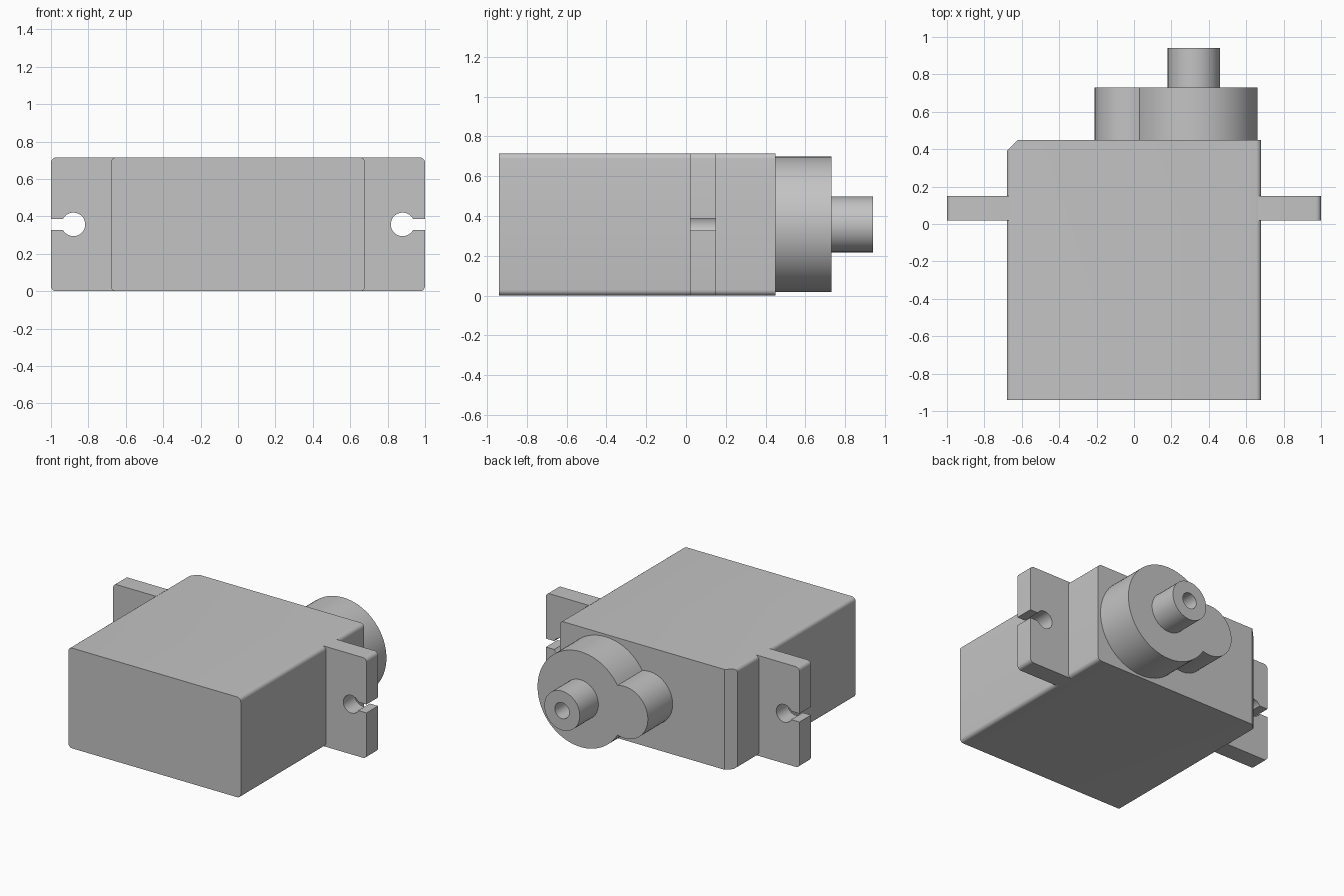
import bpy, bmesh
from math import sin, cos, pi, radians, asin, acos
from mathutils import Vector

if "Cube" in bpy.data.objects:
    bpy.data.objects.remove(bpy.data.objects["Cube"], do_unlink=True)

grey = bpy.data.materials.new("grey plastic")
grey.use_nodes = True
colour = (0.55, 0.55, 0.55, 1)
grey.diffuse_color = colour
grey.node_tree.nodes["Principled BSDF"].inputs["Base Color"].default_value = colour

HEIGHT = 0.715
MID = HEIGHT / 2
SHAFT_X = 0.32


def arc(cx, cz, r, start, end, steps):
    """Points on a circle in the x-z plane, angles in radians."""
    angles = [start + (end - start) * i / steps for i in range(steps + 1)]
    return [(cx + r * cos(a), cz + r * sin(a)) for a in angles]


def finish(name, bm):
    bmesh.ops.recalc_face_normals(bm, faces=bm.faces[:])
    mesh = bpy.data.meshes.new(name)
    bm.to_mesh(mesh)
    bm.free()
    mesh.materials.append(grey)
    obj = bpy.data.objects.new(name, mesh)
    bpy.context.collection.objects.link(obj)
    bpy.ops.object.select_all(action="DESELECT")
    obj.select_set(True)
    bpy.context.view_layer.objects.active = obj
    bpy.ops.object.shade_smooth_by_angle(angle=radians(30))
    return obj


def extrude(outline, y0, y1):
    """Solid made by pushing an x-z outline along y."""
    bm = bmesh.new()
    face = bm.faces.new([bm.verts.new((x, y0, z)) for x, z in outline])
    moved = bmesh.ops.extrude_face_region(bm, geom=[face])["geom"]
    verts = [v for v in moved if isinstance(v, bmesh.types.BMVert)]
    bmesh.ops.translate(bm, verts=verts, vec=(0, y1 - y0, 0))
    return bm


# Main case: rounded long edges, one rear corner cut off
r, w = 0.028, 0.68
outline = []
for i, (x, z) in enumerate([(w - r, HEIGHT - r), (r - w, HEIGHT - r), (r - w, r), (w - r, r)]):
    outline += arc(x, z, r, i * pi / 2, (i + 1) * pi / 2, 6)
bm = extrude(outline, -0.94, 0.45)
cut = bmesh.ops.bisect_plane(bm, geom=bm.verts[:] + bm.edges[:] + bm.faces[:],
                             plane_co=(-w, 0.39, 0), plane_no=(-1, 1, 0), clear_outer=True)
rim = [e for e in cut["geom_cut"] if isinstance(e, bmesh.types.BMEdge)]
bmesh.ops.holes_fill(bm, edges=rim)
finish("case", bm)

# Mounting tabs: rounded outer corners and an open keyhole slot
half_slot, hole_r, hole_x = 0.03, 0.063, 0.88
gap = asin(half_slot / hole_r)
for name, side in (("left_tab", 1), ("right_tab", -1)):
    outline = [(0.66, 0)]
    outline += arc(1 - r, r, r, -pi / 2, 0, 6)
    outline.append((1, MID - half_slot))
    outline += arc(hole_x, MID, hole_r, -gap, gap - 2 * pi, 32)
    outline.append((1, MID + half_slot))
    outline += arc(1 - r, HEIGHT - r, r, 0, pi / 2, 6)
    outline.append((0.66, HEIGHT))
    finish(name, extrude([(side * x, z) for x, z in outline], 0.02, 0.15))

# Gear housing: a large and a small round lobe merged in one outline
big_r, small_r, small_x = 0.34, 0.185, -0.025
dist = SHAFT_X - small_x
big_a = acos((dist**2 + big_r**2 - small_r**2) / (2 * dist * big_r))
small_a = acos((dist**2 + small_r**2 - big_r**2) / (2 * dist * small_r))
outline = arc(SHAFT_X, MID, big_r, big_a - pi, pi - big_a, 56)
outline += arc(small_x, MID, small_r, small_a, 2 * pi - small_a, 32)[1:-1]
finish("gear_housing", extrude(outline, 0.44, 0.73))

# Output shaft: turned profile with a blind bore
bm = bmesh.new()
profile = [(0.14, 0.72), (0.14, 0.94), (0.057, 0.94), (0.057, 0.75), (0, 0.75)]
verts = [bm.verts.new((SHAFT_X + rad, y, MID)) for rad, y in profile]
edges = [bm.edges.new(pair) for pair in zip(verts, verts[1:])]
bmesh.ops.spin(bm, geom=verts + edges, cent=(SHAFT_X, 0, MID), axis=Vector((0, 1, 0)),
               angle=2 * pi, steps=40)
bmesh.ops.remove_doubles(bm, verts=bm.verts[:], dist=0.0005)
bmesh.ops.holes_fill(bm, edges=[e for e in bm.edges if e.is_boundary])
finish("output_shaft", bm)
